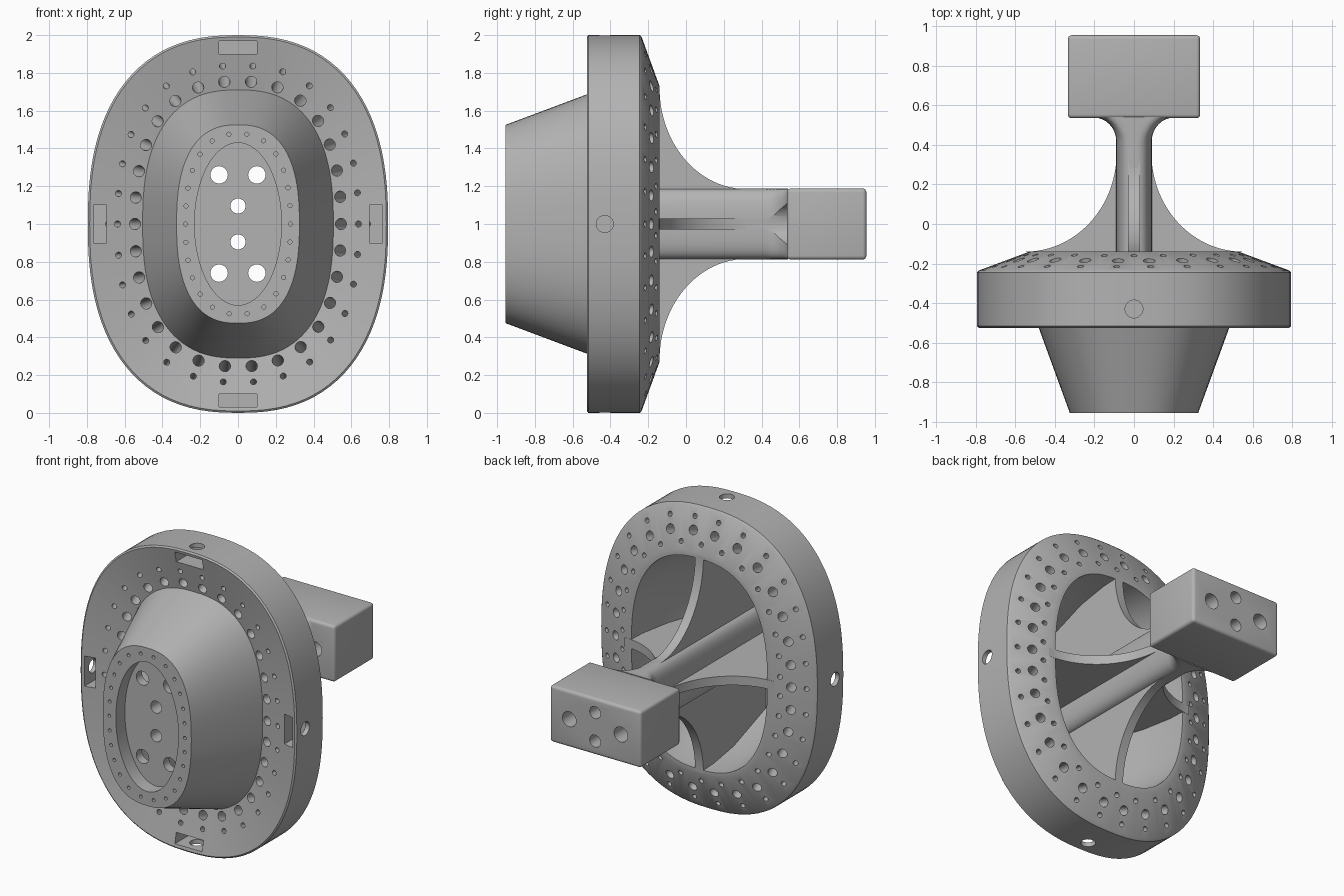
import bpy, bmesh, math
from mathutils import Vector, Matrix

cube = bpy.data.objects.get("Cube")
if cube:
    bpy.data.objects.remove(cube, do_unlink=True)

grey = bpy.data.materials.new("plain grey")
grey.use_nodes = True
grey.diffuse_color = (0.45, 0.45, 0.45, 1)
grey.node_tree.nodes["Principled BSDF"].inputs["Base Color"].default_value = grey.diffuse_color

MID = 1.0      # height of the main axis
SEG = 96       # points around an outline


def outline(a, b, n, count=SEG):
    """Superellipse points (x, height from axis)."""
    pts = []
    for i in range(count):
        t = 2 * math.pi * i / count
        c, s = math.cos(t), math.sin(t)
        pts.append(Vector((math.copysign(a * abs(c) ** (2 / n), c),
                           math.copysign(b * abs(s) ** (2 / n), s))))
    return pts


def spaced(a, b, n, count, phase=0.0):
    """Evenly spaced (point, outward normal) pairs on an outline."""
    pts = outline(a, b, n, 1440)
    steps = [(pts[(i + 1) % 1440] - p).length for i, p in enumerate(pts)]
    gap, found, run, k = sum(steps) / count, [], 0.0, 0
    for i, p in enumerate(pts):
        if k < count and run >= (k + phase) * gap - 1e-9:
            tan = (pts[(i + 1) % 1440] - pts[i - 1]).normalized()
            found.append((p, Vector((tan.y, -tan.x))))
            k += 1
        run += steps[i]
    return found


def finish(name, bm):
    bmesh.ops.recalc_face_normals(bm, faces=bm.faces[:])
    mesh = bpy.data.meshes.new(name)
    bm.to_mesh(mesh)
    bm.free()
    mesh.materials.append(grey)
    obj = bpy.data.objects.new(name, mesh)
    bpy.context.collection.objects.link(obj)
    return obj


def loft(name, rings):
    """Skin a stack of (half width, half height, y, exponent) outlines."""
    bm = bmesh.new()
    loops = [[bm.verts.new((p.x, y, MID + p.y)) for p in outline(a, b, n)]
             for a, b, y, n in rings]
    for lo, hi in zip(loops, loops[1:]):
        for i in range(SEG):
            j = (i + 1) % SEG
            bm.faces.new((lo[i], lo[j], hi[j], hi[i]))
    bm.faces.new(loops[0])
    bm.faces.new(loops[-1])
    return finish(name, bm)


def drill(bm, start, end, radius, sides=20):
    start, end = Vector(start), Vector(end)
    axis = end - start
    rot = Vector((0, 0, 1)).rotation_difference(axis).to_matrix().to_4x4()
    bmesh.ops.create_cone(bm, cap_ends=True, segments=sides, radius1=radius, radius2=radius,
                          depth=axis.length, matrix=Matrix.Translation((start + end) / 2) @ rot)


def box(bm, centre, size):
    bmesh.ops.create_cube(bm, size=1, matrix=Matrix.Translation(centre) @ Matrix.Diagonal((*size, 1)))


def activate(obj):
    bpy.ops.object.select_all(action='DESELECT')
    obj.select_set(True)
    bpy.context.view_layer.objects.active = obj


def cut(obj, bm):
    cutter = finish("cutter", bm)
    cutter.hide_render = True
    mod = obj.modifiers.new("holes", 'BOOLEAN')
    mod.operation, mod.solver, mod.object = 'DIFFERENCE', 'EXACT', cutter
    activate(obj)
    bpy.ops.object.modifier_apply(modifier=mod.name)
    bpy.data.objects.remove(cutter, do_unlink=True)


def smooth(obj, angle=28):
    activate(obj)
    bpy.ops.object.shade_smooth_by_angle(angle=math.radians(angle))


# Hollow cone and flange, from the front recess around to the cavity floor
housing = loft("flange_and_cone", [
    (0.23, 0.43, -0.86, 2), (0.23, 0.43, -0.955, 2), (0.325, 0.525, -0.955, 2.5),
    (0.505, 0.71, -0.462, 2.5), (0.785, 0.99, -0.525, 2.42), (0.795, 1.0, -0.517, 2.42),
    (0.795, 1.0, -0.245, 2.42), (0.785, 0.99, -0.235, 2.42), (0.53, 0.73, -0.14, 2.5),
    (0.50, 0.70, -0.14, 2.5), (0.495, 0.695, -0.25, 2.5), (0.455, 0.66, -0.46, 2.5),
    (0.335, 0.535, -0.8, 2.5)])

# Flange holes, drilled square to the sloping back face
holes = bmesh.new()
lean = math.tan(math.radians(19.5))


def slanted(p, n, y0, y1, radius):
    ends = []
    for y in (y0, y1):
        q = p + n * (y + 0.47) * lean
        ends.append((q.x, y, MID + q.y))
    drill(holes, ends[0], ends[1], radius)


for p, n in spaced(0.545, 0.755, 2.42, 30):
    slanted(p, n, -0.58, -0.05, 0.03)
for p, n in spaced(0.645, 0.845, 2.42, 30):
    slanted(p, n, -0.6, -0.1, 0.016)
for p, n in spaced(0.47, 0.675, 2.42, 30, 0.5):
    slanted(p, n, -0.25, -0.05, 0.016)
# Small holes around the front lip
for p, n in spaced(0.278, 0.478, 2.4, 26):
    drill(holes, (p.x, -1, MID + p.y), (p.x, -0.89, MID + p.y), 0.011, 12)
# Mounting holes through the recess floor
for side in (-1, 1):
    for up in (-1, 1):
        drill(holes, (side * 0.1, -1, MID + up * 0.26), (side * 0.1, -0.7, MID + up * 0.26), 0.046, 32)
    drill(holes, (0, -1, MID + side * 0.095), (0, -0.7, MID + side * 0.095), 0.04, 32)
cut(housing, holes)

# Four front slots, then the radial holes that reach them
slots, radials = bmesh.new(), bmesh.new()
for s in (-1, 1):
    box(slots, (s * 0.73, -0.47, MID), (0.07, 0.22, 0.2))
    box(slots, (0, -0.47, MID + s * 0.935), (0.2, 0.22, 0.07))
    drill(radials, (s * 0.85, -0.43, MID), (s * 0.73, -0.43, MID), 0.045, 32)
    drill(radials, (0, -0.43, MID + s * 1.05), (0, -0.43, MID + s * 0.935), 0.045, 32)
cut(housing, slots)
cut(housing, radials)
smooth(housing)

# Central stem, flaring sideways into the end block
rings = [(0.09, 0.187, -0.81, 3), (0.09, 0.187, 0.42, 3)]
for i in range(1, 9):
    t = math.pi / 2 * i / 8
    rings.append((0.09 + 0.12 * (1 - math.cos(t)), 0.187, 0.42 + 0.12 * math.sin(t), 3 + 4 * i / 8))
stem = loft("stem", rings)
holes, reliefs = bmesh.new(), bmesh.new()
for s in (-1, 1):
    drill(holes, (0, -1, MID + s * 0.095), (0, 0.7, MID + s * 0.095), 0.04, 32)
    drill(reliefs, (s * 0.2, 0.35, MID), (s * 0.2, 0.6, MID), 0.112, 32)
cut(stem, holes)
cut(stem, reliefs)
smooth(stem)

# End block with rounded edges and four holes
bm = bmesh.new()
box(bm, (0, 0.745, MID), (0.67, 0.42, 0.376))
bmesh.ops.bevel(bm, geom=bm.edges[:], offset=0.02, segments=4, profile=0.5, affect='EDGES')
block = finish("end_block", bm)
holes = bmesh.new()
for s in (-1, 1):
    drill(holes, (0, 0.4, MID + s * 0.095), (0, 1.1, MID + s * 0.095), 0.04, 32)
    drill(holes, (s * 0.19, 0.4, MID), (s * 0.19, 1.1, MID), 0.05, 32)
cut(block, holes)
smooth(block)


# Curved ribs joining the stem to the cavity wall and floor
def rib(name, across, up, inner, r0, reach, tip, floor, base, mouth):
    edge = [(inner, -0.81), (floor, -0.81), (base, -0.46), (mouth, -0.2), (mouth, -0.145)]
    for i in range(25):
        t = math.pi / 2 * i / 24
        edge.append((reach - (reach - r0) * math.sin(t), tip - (tip + 0.14) * math.cos(t)))
    edge.append((inner, tip))
    bm = bmesh.new()
    ends = []
    for w in (-0.03, 0.03):
        ends.append([bm.verts.new((across * r + abs(up) * w, y, MID + up * r + abs(across) * w))
                     for r, y in edge])
        bm.faces.new(ends[-1])
    for i in range(len(edge)):
        j = (i + 1) % len(edge)
        bm.faces.new((ends[0][i], ends[0][j], ends[1][j], ends[1][i]))
    smooth(finish(name, bm))


for s, vertical, sideways in ((1, "upper_rib", "left_rib"), (-1, "lower_rib", "right_rib")):
    rib(vertical, 0, s, 0.15, 0.185, 0.72, 0.32, 0.54, 0.67, 0.71)
    rib(sideways, s, 0, 0.05, 0.088, 0.55, 0.36, 0.34, 0.465, 0.51)
